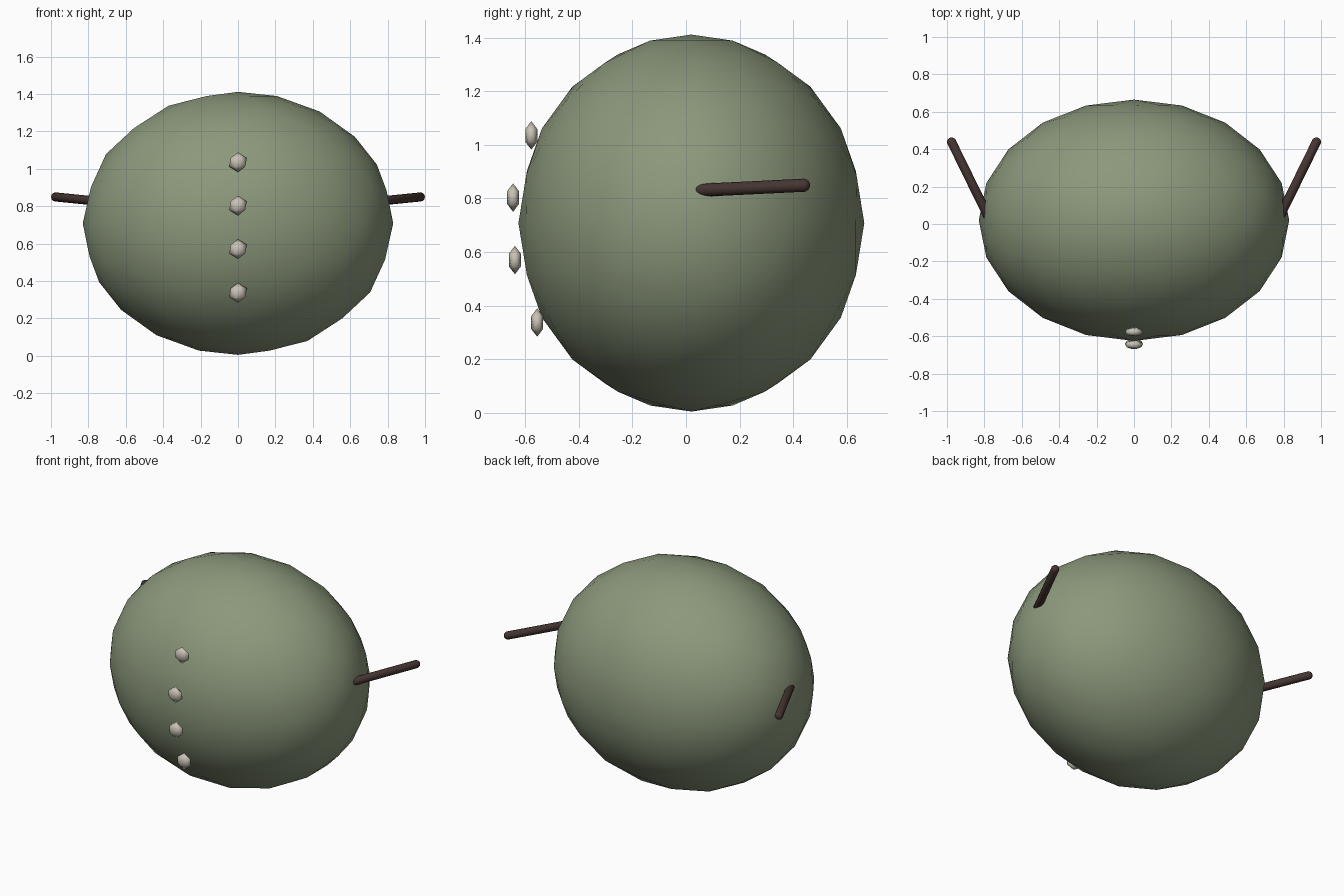
import bpy
import bmesh
from mathutils import Matrix, Vector

cube = bpy.data.objects.get("Cube")
if cube:
    bpy.data.objects.remove(cube, do_unlink=True)


def make_material(name, rgb):
    mat = bpy.data.materials.new(name)
    mat.use_nodes = True
    color = (*rgb, 1.0)
    mat.diffuse_color = color
    mat.node_tree.nodes["Principled BSDF"].inputs["Base Color"].default_value = color
    return mat


def add_object(name, bm, mat):
    for face in bm.faces:
        face.smooth = True
    mesh = bpy.data.meshes.new(name)
    bm.to_mesh(mesh)
    bm.free()
    mesh.materials.append(mat)
    obj = bpy.data.objects.new(name, mesh)
    bpy.context.collection.objects.link(obj)
    return obj


def ellipsoid(name, center, radii, level, mat):
    bm = bmesh.new()
    bmesh.ops.create_icosphere(bm, subdivisions=level, radius=1.0)
    bmesh.ops.transform(bm, verts=bm.verts,
                        matrix=Matrix.Translation(center) @ Matrix.Diagonal((*radii, 1.0)))
    return add_object(name, bm, mat)


def capsule(name, start, end, radius, mat):
    """Rounded rod: a sphere split at its equator and stretched along its axis."""
    start, end = Vector(start), Vector(end)
    axis = end - start
    bm = bmesh.new()
    bmesh.ops.create_uvsphere(bm, u_segments=12, v_segments=7, radius=radius)
    for v in bm.verts:
        if v.co.z > 0:
            v.co.z += axis.length
    turn = axis.to_track_quat("Z", "Y").to_matrix().to_4x4()
    bmesh.ops.transform(bm, verts=bm.verts, matrix=Matrix.Translation(start) @ turn)
    return add_object(name, bm, mat)


green = make_material("sage green", (0.26, 0.315, 0.2))
brown = make_material("dark brown", (0.06, 0.036, 0.032))
ivory = make_material("ivory", (0.58, 0.54, 0.46))

# Round body
ellipsoid("body", (0, 0.02, 0.708), (0.83, 0.645, 0.703), 3, green)

# Column of faceted buttons down the front
button_spots = [(-0.577, 1.035), (-0.645, 0.803), (-0.638, 0.57), (-0.555, 0.337)]
for i, (y, z) in enumerate(button_spots, 1):
    ellipsoid(f"button_{i}", (0, y, z), (0.053, 0.0265, 0.053), 1, ivory)

# Stick arms swept backward
for side, sign in (("left", 1), ("right", -1)):
    capsule(f"{side}_arm", (sign * 0.765, 0.01, 0.828), (sign * 0.975, 0.438, 0.849), 0.025, brown)
